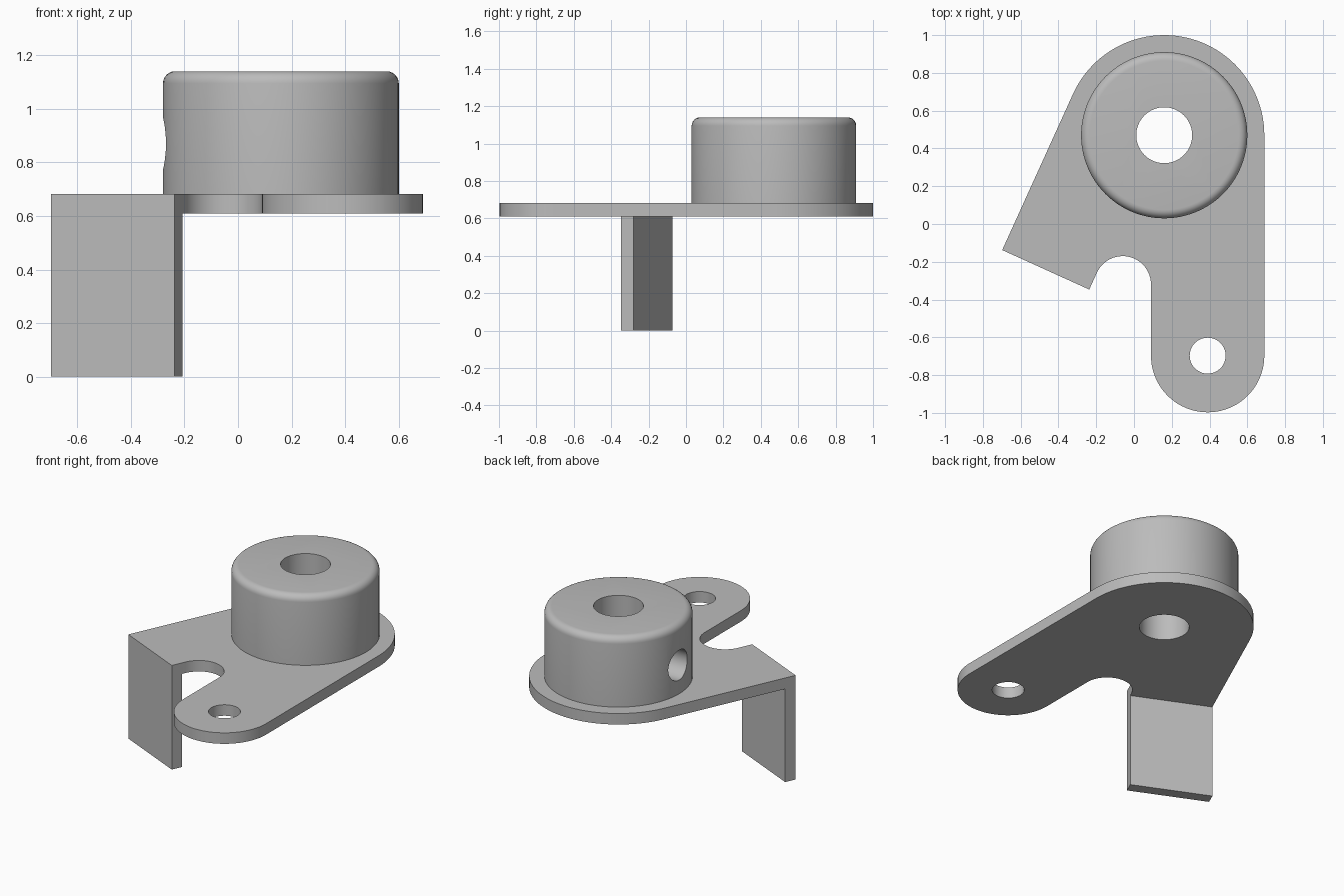
import bpy, bmesh, math
from mathutils import Vector, Matrix

old = bpy.data.objects.get("Cube")
if old:
    bpy.data.objects.remove(old, do_unlink=True)

# Material
grey = bpy.data.materials.new("plain grey")
grey.use_nodes = True
colour = (0.5, 0.5, 0.5, 1)
grey.diffuse_color = colour
grey.node_tree.nodes["Principled BSDF"].inputs["Base Color"].default_value = colour


def arc(centre, radius, start, end, steps):
    """Points along an arc, angles in degrees."""
    angles = [math.radians(start + (end - start) * i / steps) for i in range(steps + 1)]
    return [Vector((centre.x + radius * math.cos(a), centre.y + radius * math.sin(a)))
            for a in angles]


def circle(centre, radius, steps=64):
    return arc(centre, radius, 0, 360, steps)[:-1]


def prism(name, outline, bottom, top, fillet=0):
    """Extrude a flat outline upwards, with an optional rounded top rim."""
    bm = bmesh.new()
    face = bm.faces.new([bm.verts.new((p.x, p.y, bottom)) for p in outline])
    raised = bmesh.ops.extrude_face_region(bm, geom=[face])["geom"]
    for v in raised:
        if isinstance(v, bmesh.types.BMVert):
            v.co.z = top
    bmesh.ops.recalc_face_normals(bm, faces=bm.faces)
    if fillet:
        rim = [e for e in bm.edges if all(v.co.z > top - 1e-5 for v in e.verts)]
        bmesh.ops.bevel(bm, geom=rim, offset=fillet, segments=6, profile=0.5,
                        affect='EDGES')
    mesh = bpy.data.meshes.new(name)
    bm.to_mesh(mesh)
    bm.free()
    mesh.materials.append(grey)
    obj = bpy.data.objects.new(name, mesh)
    bpy.context.collection.objects.link(obj)
    return obj


def combine(target, tool, operation):
    """Apply a boolean and discard the tool."""
    mod = target.modifiers.new(operation.lower(), 'BOOLEAN')
    mod.operation, mod.object, mod.solver = operation, tool, 'EXACT'
    bpy.context.view_layer.objects.active = target
    bpy.ops.object.modifier_apply(modifier=mod.name)
    bpy.data.objects.remove(tool, do_unlink=True)


# Layout: the flange is turned about the boss axis
hub = Vector((0.16, 0.47))
arm = Vector((0.39, -0.697))
notch = Vector((-0.06, -0.32))
hub_r, arm_r, notch_r = 0.53, 0.30, 0.15
plate_low, plate_top = 0.61, 0.682
tilt = 24.4
across = Vector((math.cos(math.radians(tilt)), -math.sin(math.radians(tilt))))
inward = Vector((-across.y, across.x))
reach = 0.908
outer = hub - across * hub_r - inward * reach
neck = notch - across * notch_r
inner = neck - inward * ((neck - hub).dot(inward) + reach)

# Plate: wide round end, narrow arm, notch and slanted edge
outline = [outer, inner]
outline += arc(notch, notch_r, 180 - tilt, 0, 24)
outline += arc(arm, arm_r, 180, 360, 40)
outline += arc(hub, hub_r, 0, 180 - tilt, 48)
bracket = prism("mounting_bracket", outline, plate_low, plate_top)

# Bent-down flange
thick = inward * 0.072
flange = prism("flange", [outer, inner, inner + thick, outer + thick], 0, 0.645)
combine(bracket, flange, 'UNION')

# Boss with rounded rim
boss = prism("boss", circle(hub, 0.44, 96), 0.645, 1.14, 0.045)
combine(bracket, boss, 'UNION')

# Shaft bore and arm hole
for centre, radius in ((hub, 0.148), (arm, 0.095)):
    combine(bracket, prism("hole", circle(centre, radius), 0.5, 1.3), 'DIFFERENCE')

# Sideways set-screw hole, from the bore out through the left wall
screw = prism("screw_hole", circle(Vector((0, 0)), 0.098, 48), 0, 0.6)
screw.data.transform(Matrix.Translation((hub.x, hub.y, 0.87))
                     @ Matrix.Rotation(-math.pi / 2, 4, 'Y'))
combine(bracket, screw, 'DIFFERENCE')

# Clean flat areas, then smooth the curved ones
bm = bmesh.new()
bm.from_mesh(bracket.data)
bmesh.ops.remove_doubles(bm, verts=bm.verts, dist=1e-5)
bmesh.ops.dissolve_limit(bm, angle_limit=0.002, verts=bm.verts, edges=bm.edges)
bm.to_mesh(bracket.data)
bm.free()
bpy.ops.object.select_all(action='DESELECT')
bracket.select_set(True)
bpy.context.view_layer.objects.active = bracket
bpy.ops.object.shade_smooth_by_angle(angle=math.radians(30))
